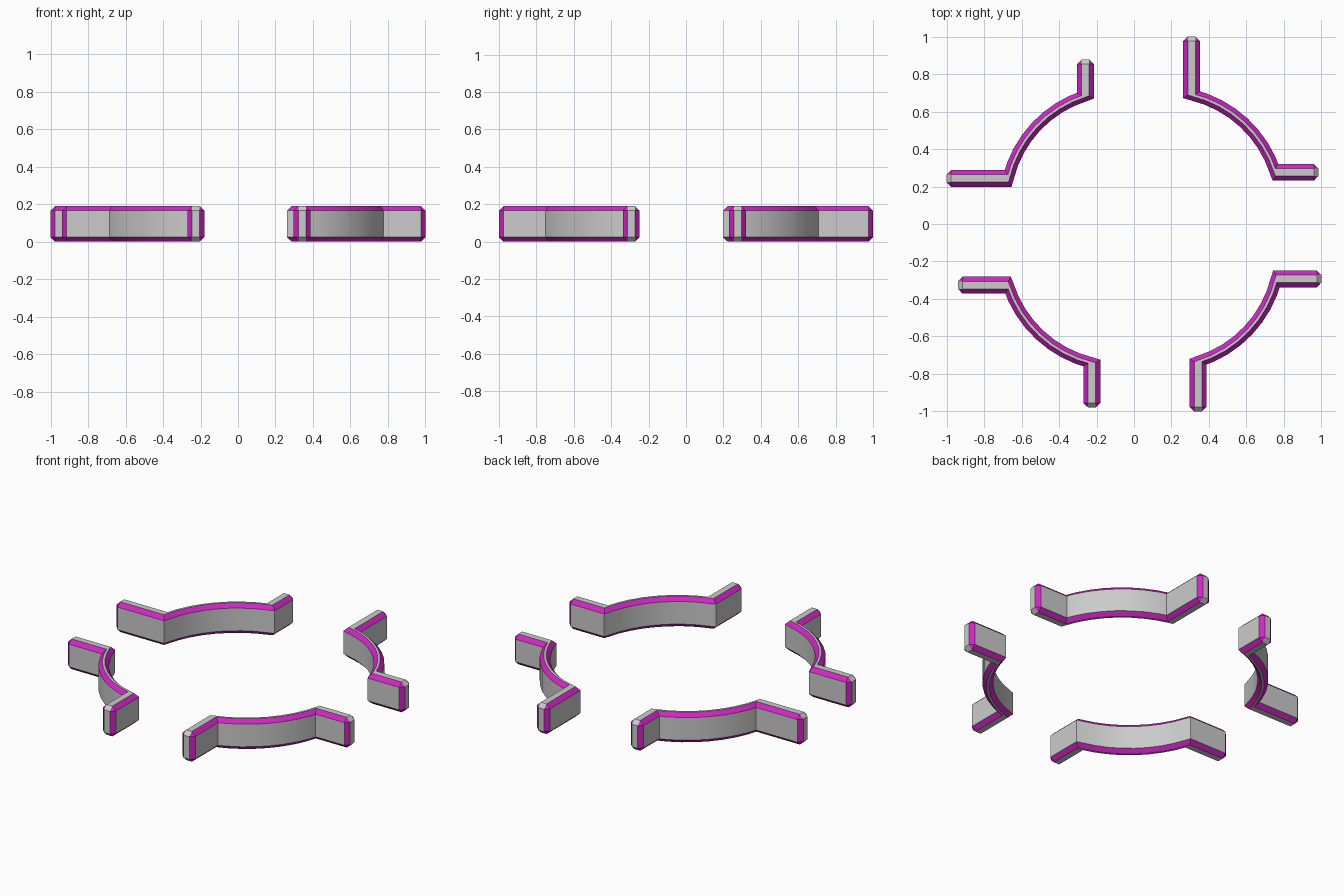
import bpy, bmesh, math
from mathutils import Vector

if "Cube" in bpy.data.objects:
    bpy.data.objects.remove(bpy.data.objects["Cube"])

HEIGHT, CUT = 0.19, 0.024
ARM = (0.045, 0.02)       # half widths: full body, flat top
ARC = (0.03, 0.007)
SEGMENTS = 8

trim = bpy.data.materials.new("magenta_trim")
trim.diffuse_color = (0.62, 0.02, 0.55, 1)
trim.use_nodes = True
trim.node_tree.nodes["Principled BSDF"].inputs["Base Color"].default_value = trim.diffuse_color
body = bpy.data.materials.new("grey_body")
body.diffuse_color = (0.8, 0.8, 0.8, 1)
body.use_nodes = True
body.node_tree.nodes["Principled BSDF"].inputs["Base Color"].default_value = body.diffuse_color


def arc_points(a, b, sag):
    """Circular arc from a to b bulging away from the origin."""
    mid, chord = (a + b) / 2, (b - a)
    out = Vector((-chord.y, chord.x)).normalized()
    if out.dot(mid) < 0:
        out = -out
    r = (chord.length ** 2 / 4 + sag ** 2) / (2 * sag)
    half = math.asin(chord.length / 2 / r)
    c, along = mid - out * (r - sag), chord.normalized()
    angles = [half * (2 * i / SEGMENTS - 1) for i in range(SEGMENTS + 1)]
    return [c + out * r * math.cos(t) + along * r * math.sin(t) for t in angles]


def offset_path(pts, widths):
    """Mitred offset of an open path, with its own width for each segment."""
    dirs = [(q - p).normalized() for p, q in zip(pts, pts[1:])]
    norms = [Vector((-d.y, d.x)) for d in dirs]
    res = [pts[0] + norms[0] * widths[0]]
    for i in range(1, len(pts) - 1):
        n1, n2, w1, w2 = norms[i - 1], norms[i], widths[i - 1], widths[i]
        det = n1.x * n2.y - n1.y * n2.x
        if abs(det) < 1e-3:
            res.append(pts[i] + n2 * w2)
        else:
            res.append(pts[i] + Vector(((w1 * n2.y - w2 * n1.y) / det,
                                        (n1.x * w2 - n2.x * w1) / det)))
    res.append(pts[-1] + norms[-1] * widths[-1])
    return res


def wall(name, end_a, corner_a, corner_b, end_b):
    ea, ca, cb, eb = (Vector(p) for p in (end_a, corner_a, corner_b, end_b))
    ia = ea + (ca - ea).normalized() * CUT
    ib = eb + (cb - eb).normalized() * CUT
    pts = [ea, ia] + arc_points(ca, cb, 0.08) + [ib, eb]
    kinds = [ARM, ARM] + [ARC] * SEGMENTS + [ARM, ARM]
    lf, rf = (offset_path(pts, [s * k[0] for k in kinds]) for s in (1, -1))
    lt, rt = (offset_path(pts, [s * k[1] for k in kinds]) for s in (1, -1))
    lo, hi = CUT, HEIGHT - CUT
    bm = bmesh.new()
    rings = []
    for i in range(len(pts)):
        tip = i in (0, len(pts) - 1)
        l, r = (lt[i], rt[i]) if tip else (lf[i], rf[i])
        top, bot = (hi, lo) if tip else (HEIGHT, 0)
        ring = [(l, lo), (l, hi), (lt[i], top), (rt[i], top),
                (r, hi), (r, lo), (rt[i], bot), (lt[i], bot)]
        rings.append([bm.verts.new((p.x, p.y, z)) for p, z in ring])
    # Odd strips and the end facets of the sides are the coloured chamfers
    for i, (p, q) in enumerate(zip(rings, rings[1:])):
        for k in range(8):
            f = bm.faces.new((p[k], p[(k + 1) % 8], q[(k + 1) % 8], q[k]))
            end = i in (0, len(rings) - 2)
            f.material_index = int(k % 2 == 1 or (end and k in (0, 4)))
            f.smooth = True
    for ring in (rings[0], rings[-1]):
        bm.faces.new(ring)
    bmesh.ops.remove_doubles(bm, verts=bm.verts, dist=1e-5)
    bmesh.ops.recalc_face_normals(bm, faces=bm.faces)
    mesh = bpy.data.meshes.new(name)
    bm.to_mesh(mesh)
    bm.free()
    mesh.materials.append(body)
    mesh.materials.append(trim)
    obj = bpy.data.objects.new(name, mesh)
    bpy.context.collection.objects.link(obj)
    bpy.ops.object.select_all(action='DESELECT')
    obj.select_set(True)
    bpy.context.view_layer.objects.active = obj
    bpy.ops.object.shade_smooth_by_angle(angle=math.radians(20))


# Four curved walls, each with two straight arms
wall("back_left_wall", (-1, .243), (-.672, .243), (-.259, .685), (-.259, .878))
wall("back_right_wall", (.307, 1), (.307, .69), (.755, .276), (.984, .276))
wall("front_right_wall", (1, -.293), (.76, -.293), (.342, -.735), (.342, -1))
wall("front_left_wall", (-.225, -.98), (-.225, -.742), (-.672, -.326), (-.94, -.326))
